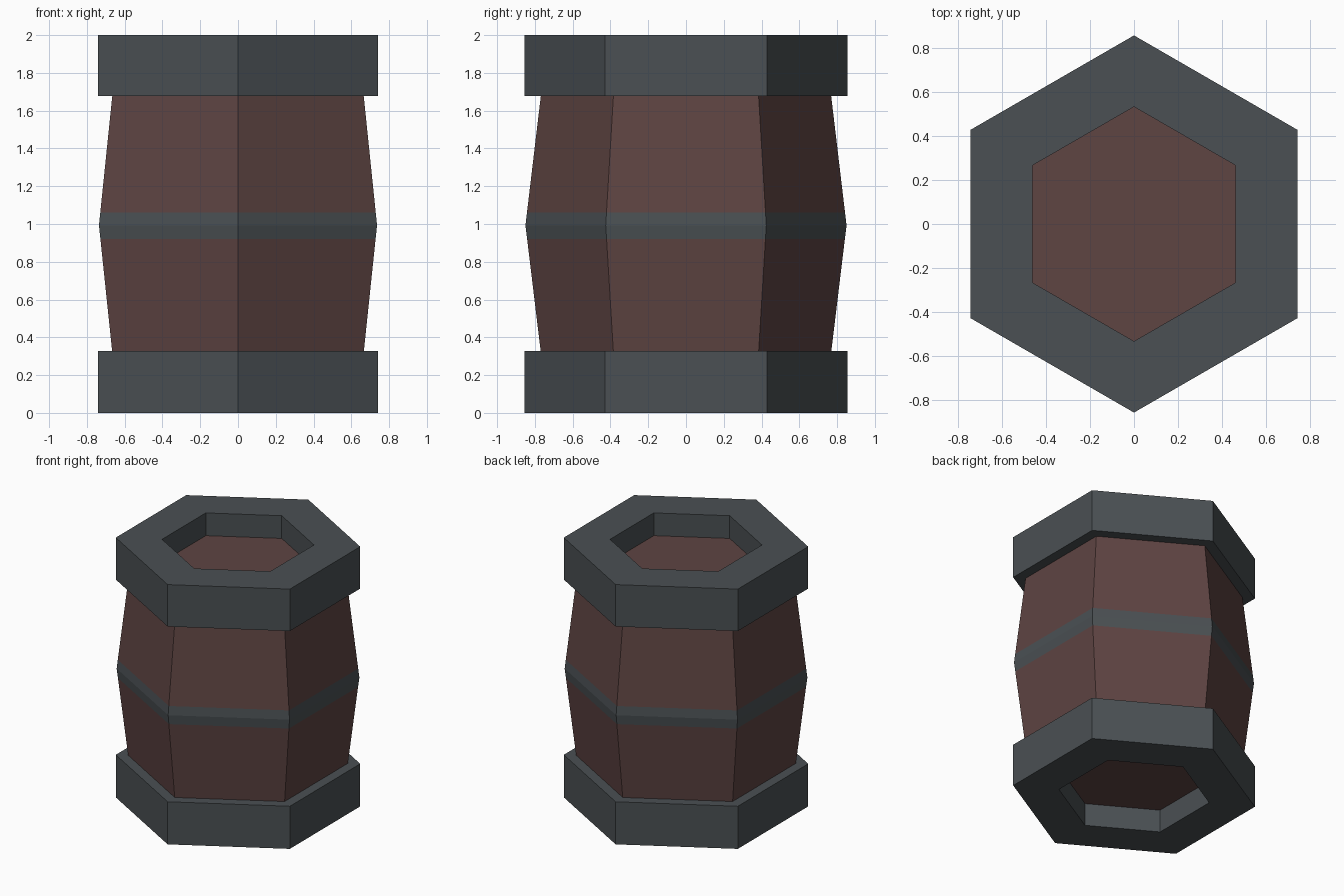
import bpy, bmesh, math

if "Cube" in bpy.data.objects:
    bpy.data.objects.remove(bpy.data.objects["Cube"])

SIDES = 6


def material(name, rgb):
    m = bpy.data.materials.new(name)
    m.diffuse_color = (*rgb, 1)
    m.use_nodes = True
    m.node_tree.nodes["Principled BSDF"].inputs["Base Color"].default_value = m.diffuse_color
    return m


WOOD = material("dark red brown wood", (0.112, 0.058, 0.055))
IRON = material("dark grey iron", (0.069, 0.080, 0.087))


def lathe(name, profile, mats, closed=False, band=None):
    """Sweep a (radius, z) profile, listed bottom to top on the outside, into a hexagon."""
    bm = bmesh.new()
    rings = []
    for r, z in profile:
        rings.append([bm.verts.new((r * math.cos(a), r * math.sin(a), z))
                      for a in (math.pi / 2 + 2 * math.pi * i / SIDES for i in range(SIDES))])
    pairs = list(zip(rings, rings[1:]))
    if closed:
        pairs.append((rings[-1], rings[0]))
    for lo, hi in pairs:
        for i in range(SIDES):
            j = (i + 1) % SIDES
            bm.faces.new((lo[i], lo[j], hi[j], hi[i]))
    if not closed:
        bm.faces.new(rings[0][::-1])
        bm.faces.new(rings[-1])
    bmesh.ops.recalc_face_normals(bm, faces=bm.faces)
    # iron band painted by height
    if band:
        for f in bm.faces:
            if band[0] < f.calc_center_median().z < band[1] and abs(f.normal.z) < 0.5:
                f.material_index = 1
    me = bpy.data.meshes.new(name)
    bm.to_mesh(me)
    bm.free()
    for m in mats:
        me.materials.append(m)
    ob = bpy.data.objects.new(name, me)
    bpy.context.collection.objects.link(ob)
    return ob


# bulging body with a flush band around the middle, ends recessed inside the rims
lathe("barrel_body",
      [(0.751, 0.175), (0.841, 0.92), (0.85, 0.992), (0.842, 1.06), (0.751, 1.825)],
      [WOOD, IRON], band=(0.92, 1.06))

# heavy open rims at both ends
for name, z0, z1 in (("bottom_rim", 0.0, 0.328), ("top_rim", 1.677, 2.0)):
    lathe(name, [(0.532, z0), (0.856, z0), (0.856, z1), (0.532, z1)], [IRON], closed=True)
